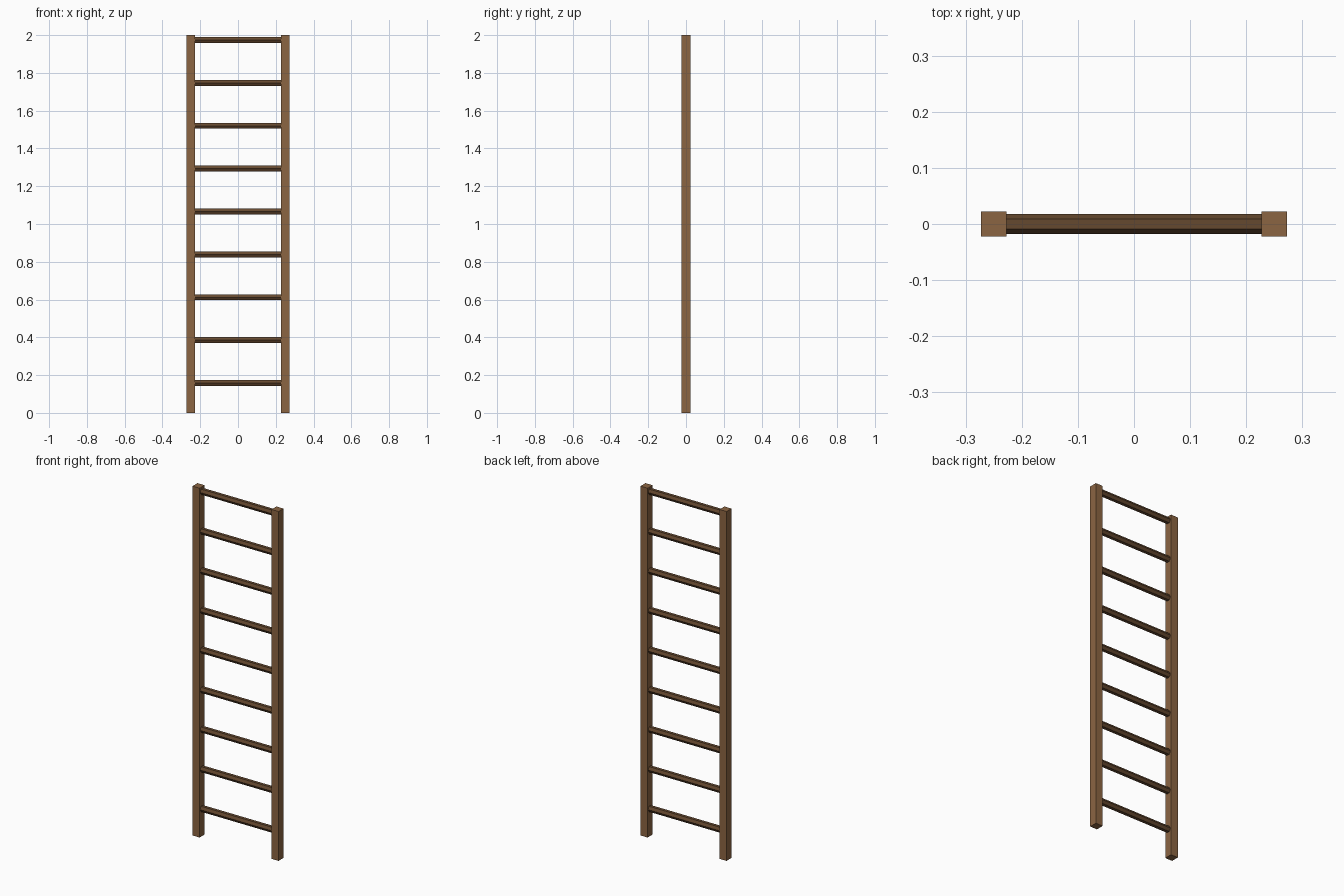
import bpy
from math import pi

RAIL_X = 0.25        # rail centre offset
RAIL_W = 0.045       # square rail thickness
HEIGHT = 2.0
RUNG_R = 0.018
RUNG_COUNT = 9
RUNG_FIRST, RUNG_LAST = 0.158, 1.974

cube = bpy.data.objects.get("Cube")
if cube:
    bpy.data.objects.remove(cube, do_unlink=True)


def make_material(name, rgb):
    mat = bpy.data.materials.new(name)
    mat.use_nodes = True
    color = (*rgb, 1.0)
    mat.diffuse_color = color
    mat.node_tree.nodes["Principled BSDF"].inputs["Base Color"].default_value = color
    return mat


rail_wood = make_material("brown wood", (0.26, 0.13, 0.055))
rung_wood = make_material("dark brown wood", (0.13, 0.065, 0.028))

# Upright side rails
for side, sign in (("left", 1), ("right", -1)):
    bpy.ops.mesh.primitive_cube_add(size=1, location=(sign * RAIL_X, 0, HEIGHT / 2))
    rail = bpy.context.object
    rail.name = side + "_rail"
    rail.scale = (RAIL_W, RAIL_W, HEIGHT)
    bpy.ops.object.transform_apply(location=False, rotation=False, scale=True)
    rail.data.materials.append(rail_wood)

# Evenly spaced hexagonal rungs, ends buried in the rails
step = (RUNG_LAST - RUNG_FIRST) / (RUNG_COUNT - 1)
for i in range(RUNG_COUNT):
    bpy.ops.mesh.primitive_cylinder_add(
        vertices=6, radius=RUNG_R, depth=2 * RAIL_X,
        location=(0, 0, RUNG_FIRST + i * step), rotation=(0, pi / 2, 0))
    rung = bpy.context.object
    rung.name = f"rung_{i + 1}"
    rung.data.materials.append(rung_wood)
